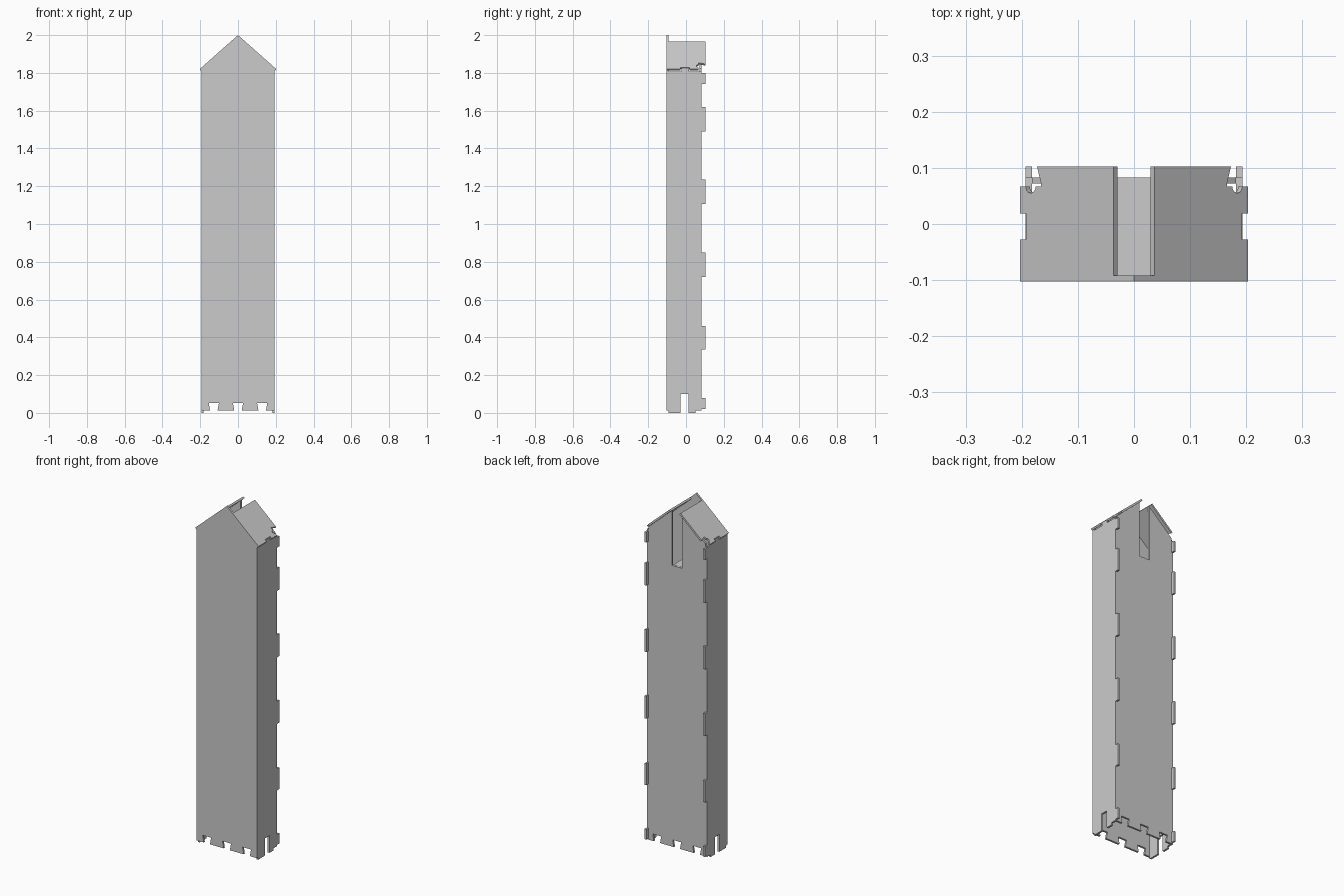
import bpy, bmesh, math
from mathutils import Matrix, Vector
from mathutils.geometry import delaunay_2d_cdt

if "Cube" in bpy.data.objects:
    bpy.data.objects.remove(bpy.data.objects["Cube"])

T = 0.011                      # sheet thickness
YF, YB = -0.1025, 0.1025       # overall depth
BACK = 0.083                   # outer face of back sheet
SX = 0.193                     # outer face of side sheets
SLOPE = 0.18 / 0.203
ANG = math.atan(SLOPE)
UNDER = 2 - T / math.cos(ANG)  # underside of the roof at the ridge
ZS = [.14, .27, .53, .66, .91, 1.04, 1.295, 1.43, 1.68]


def sheet(name, outline, holes, ax, ay, origin, t=T):
    """Flat cut sheet: outline with holes, given thickness, placed by its axes."""
    pts, edges = [], []
    for loop in [outline] + holes:
        n0, n = len(pts), len(loop)
        pts += [Vector(p) for p in loop]
        edges += [(n0 + i, n0 + (i + 1) % n) for i in range(n)]
    co, _, tris = delaunay_2d_cdt(pts, edges, [], 4, 1e-6)[:3]
    bm = bmesh.new()
    vs = [bm.verts.new((p.x, p.y, -t / 2)) for p in co]
    for f in tris:
        bm.faces.new([vs[i] for i in f])
    ext = bmesh.ops.extrude_face_region(bm, geom=bm.faces[:], use_keep_orig=True)
    top = [v for v in ext['geom'] if isinstance(v, bmesh.types.BMVert)]
    bmesh.ops.translate(bm, verts=top, vec=(0, 0, t))
    bmesh.ops.delete(bm, geom=[v for v in bm.verts if not v.link_faces], context='VERTS')
    bmesh.ops.recalc_face_normals(bm, faces=bm.faces[:])
    ax, ay = Vector(ax), Vector(ay)
    m = Matrix((ax, ay, ax.cross(ay))).transposed().to_4x4()
    m.translation = origin
    bm.transform(m)
    me = bpy.data.meshes.new(name)
    bm.to_mesh(me)
    bm.free()
    ob = bpy.data.objects.new(name, me)
    bpy.context.collection.objects.link(ob)
    return ob


def circle(x, y, r=.003, n=8):
    return [(x + r * math.cos(2 * math.pi * i / n), y + r * math.sin(2 * math.pi * i / n)) for i in range(n)]


def rect(x, y, w, h):
    return [(x - w / 2, y - h / 2), (x + w / 2, y - h / 2), (x + w / 2, y + h / 2), (x - w / 2, y + h / 2)]


def slot(x, y, w, h):
    r, pts = h / 2, []
    for i in range(7):
        a = -math.pi / 2 + math.pi * i / 6
        pts.append((x + w / 2 - r + r * math.cos(a), y + r * math.sin(a)))
    return pts + [(2 * x - px, 2 * y - py) for px, py in pts]


def bottom_edge(w, z0):
    """Lower edge with three dovetail notches, left to right."""
    pts = [(-w, z0)]
    for c in (-.128, 0, .128):
        pts += [(c - .02, z0), (c - .027, .053), (c + .027, .053), (c + .02, z0)]
    return pts + [(w, z0)]


def edge_pockets(outer):
    out = []
    for z in ZS:
        for s in (-1, 1):
            out.append([(s * .157, z - .024), (s * outer, z - .03), (s * outer, z + .03), (s * .157, z + .024)])
    return out


def bolts(dx, r=.004):
    return [circle(s * dx, z + d, r) for z in (1.17, .79, .4) for s in (-1, 1) for d in (-.008, .008)]


def bearing_bolts(z):
    return [circle(x, z + d, .004) for x in (-.033, -.012, .012, .033) for d in (-.012, .012)]


# front sheet with gable
holes = edge_pockets(.181) + bolts(.035) + bearing_bolts(1.607)
holes += [slot(0, z, .08, .012) for z in (.335, .46, .72, .85, 1.105, 1.235)]
holes += [circle(s * .187, .08 + .043 * i, .0025, 6) for i in range(40) for s in (-1, 1)]
holes += [circle(s * x, UNDER - .01 - x * SLOPE, .003, 6) for x in (.035, .05, .15) for s in (-1, 1)]
eave = UNDER - SX * SLOPE
sheet("front_panel", bottom_edge(SX, .013) + [(SX, eave), (0, UNDER), (-SX, eave)],
      holes, (1, 0, 0), (0, 0, 1), (0, YF + T / 2, 0))

# back sheet with beam slot in the gable
w, hw = SX - T, .033
outline = bottom_edge(w, .013) + [(w, UNDER - w * SLOPE), (hw, UNDER - hw * SLOPE), (hw, 1.64),
                                  (-hw, 1.64), (-hw, UNDER - hw * SLOPE), (-w, UNDER - w * SLOPE)]
sheet("back_panel", outline, edge_pockets(.179) + bolts(.035) + bearing_bolts(1.607),
      (1, 0, 0), (0, 0, 1), (0, BACK - T / 2, 0))

# side sheets with tabs along the back edge
y0 = YF + T
outline = [(y0, 0), (-.029, 0), (-.029, .1), (.012, .1), (.012, 0), (.05, 0), (.05, .013), (BACK, .013)]
for a, b in ((.02, .08), (.335, .46), (.72, .85), (1.105, 1.235), (1.49, 1.62), (1.74, 1.8)):
    outline += [(BACK, a), (YB, a), (YB, b), (BACK, b)]
outline += [(BACK, 1.808), (.015, 1.808), (.015, 1.826), (-.025, 1.826), (-.025, 1.808), (y0, 1.808)]
holes = [rect(y, z, .007, .04) for z in ZS for y in (-.087, .0725)]
holes += [slot(-.012, 1.553, .036, .016)]
holes += [circle(y, z + d, .004) for z in (1.17, .79, .4) for y in (-.021, -.003) for d in (-.008, .008)]
holes += [circle(y, z + d, .0025, 6) for z in ZS[:-1] for y in (-.085, .068) for d in (-.04, .04)]
for s, side in ((-1, "left"), (1, "right")):
    sheet(side + "_panel", outline, holes, (0, 1, 0), (0, 0, 1), (s * (SX - T / 2), 0, 0))

# roof sheets, drawn along the slope from the ridge
c, sn = math.cos(ANG), math.sin(ANG)
L = .203 / c
dent = [(.246 + .012 * math.cos(a), .067 - .012 * math.sin(a))
        for a in [math.pi * i / 6 for i in range(7)]]
outline = [(0, YF), (L, YF), (L, -.028), (L - .014, -.028), (L - .014, .019), (L, .019), (L, .067)]
outline += dent + [(.221, .067), (.222, .074), (.231, YB), (.049, YB), (.049, YF + T), (0, YF + T)]
holes = [circle(x, y, .004) for x in (.163, .194) for y in (.07, .085)]
holes += [circle(x, -.087, .0035) for x in (.087, .21)]
for s, side in ((-1, "left"), (1, "right")):
    mir = lambda loop: [(s * x, y) for x, y in loop][::s]
    ax = Vector((c, 0, -s * sn))
    n = ax.cross(Vector((0, 1, 0)))
    sheet(side + "_roof", mir(outline), [mir(h) for h in holes], ax, (0, 1, 0),
          Vector((0, 0, 2)) - n * T / 2)

# laminated bearing block under the beam slot
for i in range(-2, 3):
    end = BACK - T if i in (-1, 1) else BACK
    sheet("bearing_plate_%d" % (i + 3),
          [(YF + T, 1.575), (BACK - T, 1.575), (BACK - T, 1.61), (end, 1.612), (end, 1.641), (YF + T, 1.641)]
          if end == BACK else rect((YF + end + T) / 2, 1.608, end - YF - T, .066),
          [], (0, 1, 0), (0, 0, 1), (i * .0122, 0, 0), .0122)
